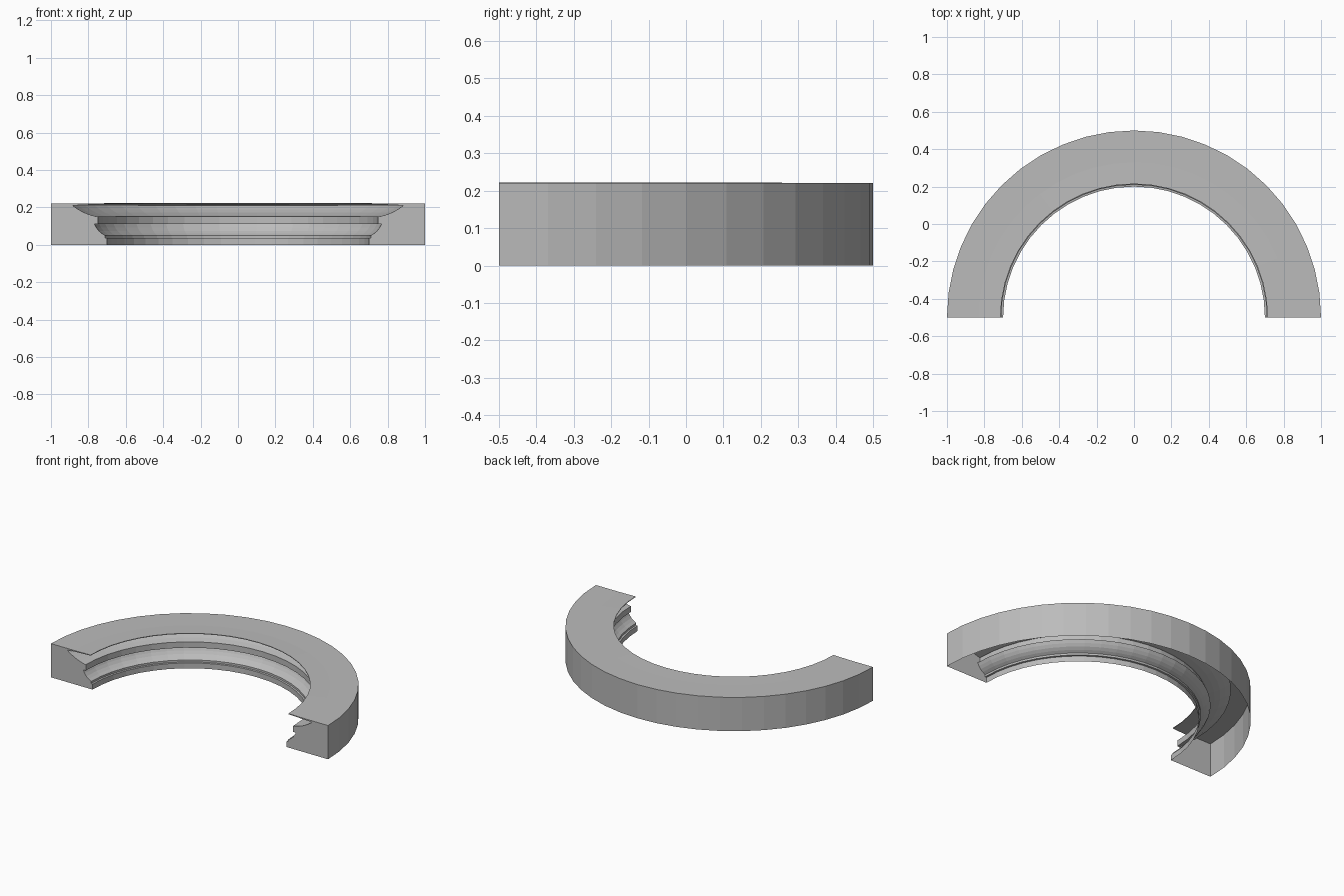
import bpy, bmesh, math

cube = bpy.data.objects.get("Cube")
if cube:
    bpy.data.objects.remove(cube, do_unlink=True)

SEGMENTS = 24      # facets around the half circle
CENTRE_Y = -0.5    # centre of the arc, on the cut plane


def arc(a, b, bulge, steps=4):
    """Points from a to b, bowed sideways by bulge."""
    (ra, za), (rb, zb) = a, b
    points = []
    for i in range(steps):
        t = i / steps
        bow = bulge * math.sin(math.pi * t)
        points.append((ra + (rb - ra) * t + (zb - za) * bow,
                       za + (zb - za) * t - (rb - ra) * bow))
    return points


# Moulding profile (radius, height), from the inner foot up to the outer foot
profile = [(0.70, 0), (0.70, 0.035), (0.71, 0.037)]
profile += arc((0.71, 0.05), (0.767, 0.11), 0.1)          # lower cove
profile += [(0.767, 0.11), (0.748, 0.112), (0.748, 0.15)]  # fillet
profile += arc((0.755, 0.15), (0.885, 0.21), 0.06)        # upper flare
profile += [(0.885, 0.21), (0.714, 0.218), (0.714, 0.222)]  # thin top lip
profile += [(0.83, 0.22), (1, 0.22), (1, 0)]              # top and outer wall

material = bpy.data.materials.new("stone_grey")
material.use_nodes = True
grey = (0.5, 0.5, 0.5, 1)
material.diffuse_color = grey
material.node_tree.nodes["Principled BSDF"].inputs["Base Color"].default_value = grey

# Sweep the profile round the half circle, leaving the underside open
bm = bmesh.new()
rings = []
for s in range(SEGMENTS + 1):
    angle = math.pi * s / SEGMENTS
    rings.append([bm.verts.new((r * math.cos(angle),
                                CENTRE_Y + r * math.sin(angle), z))
                  for r, z in profile])
for a, b in zip(rings, rings[1:]):
    for i in range(len(profile) - 1):
        bm.faces.new((a[i], a[i + 1], b[i + 1], b[i]))

# Cut end faces
bm.faces.new(rings[0][::-1])
bm.faces.new(rings[-1])
bmesh.ops.recalc_face_normals(bm, faces=bm.faces)
# Keep the outer wall facing outwards
wall = max(bm.faces, key=lambda f: f.calc_center_median().y)
if wall.normal.y < 0:
    bmesh.ops.reverse_faces(bm, faces=bm.faces)

mesh = bpy.data.meshes.new("half_ring_moulding")
bm.to_mesh(mesh)
bm.free()
mesh.materials.append(material)
moulding = bpy.data.objects.new("half_ring_moulding", mesh)
bpy.context.collection.objects.link(moulding)
